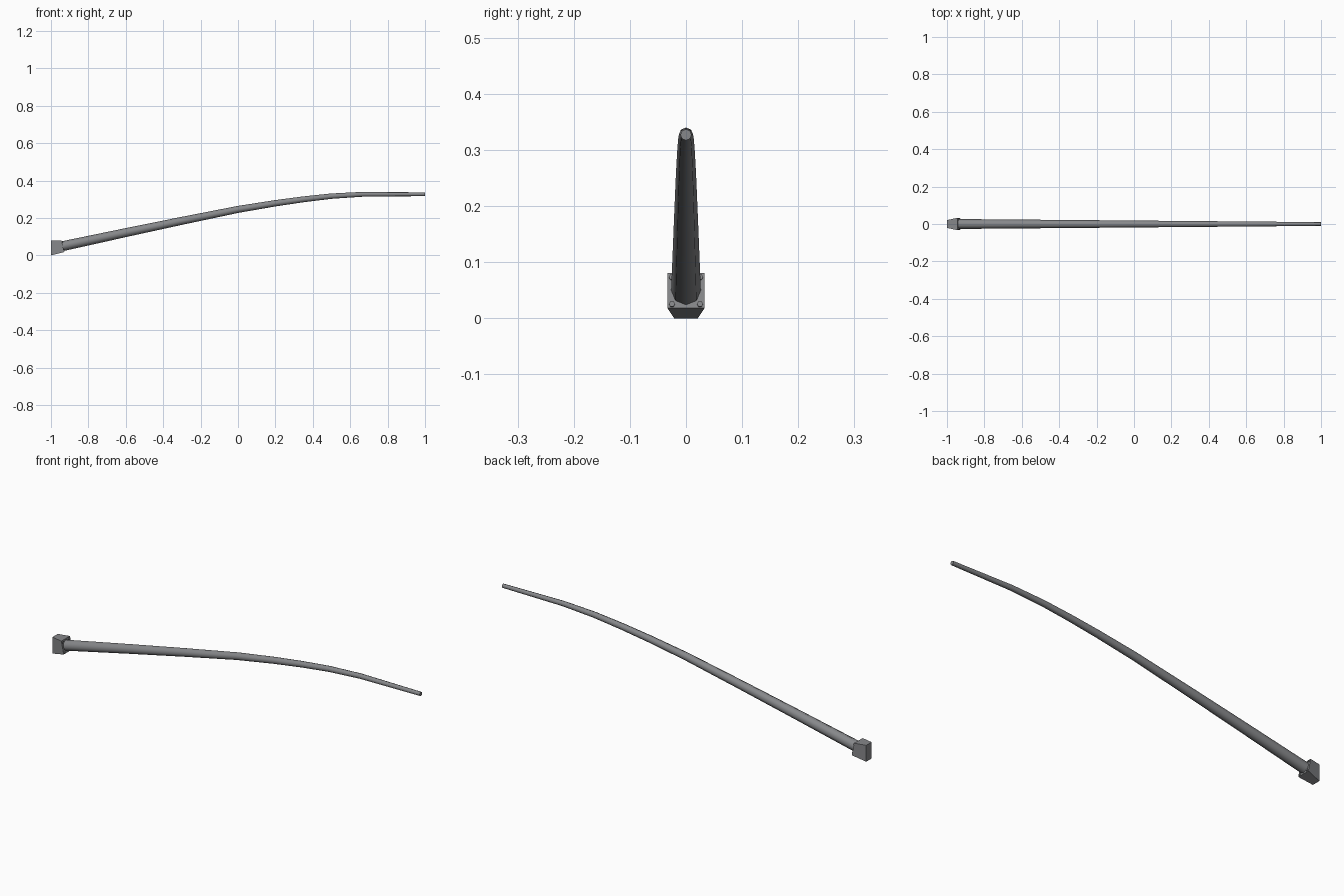
import bpy, bmesh, math
from mathutils import Vector, Matrix

if "Cube" in bpy.data.objects:
    bpy.data.objects.remove(bpy.data.objects["Cube"])

metal = bpy.data.materials.new("grey_metal")
metal.diffuse_color = (0.24, 0.245, 0.255, 1)
metal.use_nodes = True
metal.node_tree.nodes["Principled BSDF"].inputs["Base Color"].default_value = metal.diffuse_color


def finish(name, bm, smooth=False):
    bmesh.ops.recalc_face_normals(bm, faces=bm.faces)
    me = bpy.data.meshes.new(name)
    bm.to_mesh(me)
    bm.free()
    me.materials.append(metal)
    ob = bpy.data.objects.new(name, me)
    bpy.context.collection.objects.link(ob)
    if smooth:
        bpy.context.view_layer.objects.active = ob
        ob.select_set(True)
        bpy.ops.object.shade_smooth_by_angle(angle=math.radians(60))
        ob.select_set(False)
    return ob


# tapered curved arm: octagonal rings swept along a path in the xz plane
path = [(-0.945, 0.048), (-0.6, 0.122), (-0.3, 0.185), (0, 0.246), (0.2, 0.279),
        (0.35, 0.300), (0.5, 0.317), (0.67, 0.327), (1.0, 0.327)]
SIDES = 8
bm = bmesh.new()
rings = []
for i, (x, z) in enumerate(path):
    a, b = path[max(i - 1, 0)], path[min(i + 1, len(path) - 1)]
    t = Vector((b[0] - a[0], 0, b[1] - a[1])).normalized()
    if i == len(path) - 1:
        t = Vector((1, 0, 0))
    up = Vector((-t.z, 0, t.x))
    r = 0.0265 + (0.0100 - 0.0265) * (x + 0.945) / 1.945
    rings.append([bm.verts.new(Vector((x, 0, z)) + r * (
        up * math.cos(k * math.tau / SIDES) + Vector((0, 1, 0)) * math.sin(k * math.tau / SIDES)))
        for k in range(SIDES)])
for p, q in zip(rings, rings[1:]):
    for k in range(SIDES):
        n = (k + 1) % SIDES
        bm.faces.new((p[k], p[n], q[n], q[k]))
bm.faces.new(rings[0])
bm.faces.new(rings[-1])
finish("curved_arm", bm, True)

# wall bracket: narrow back, wide tilted front
bm = bmesh.new()
sections = [((-1.0, 0.0), (-1.0, 0.081), 0.021),
            ((-0.930, 0.018), (-0.943, 0.081), 0.033)]
loops = []
for lo, hi, w in sections:
    loops.append([bm.verts.new((x, y, z)) for x, y, z in
                  ((lo[0], -w, lo[1]), (lo[0], w, lo[1]), (hi[0], w, hi[1]), (hi[0], -w, hi[1]))])
for k in range(4):
    n = (k + 1) % 4
    bm.faces.new((loops[0][k], loops[0][n], loops[1][n], loops[1][k]))
bm.faces.new(loops[0])
bm.faces.new(loops[1])
finish("wall_bracket", bm)

# four bolt heads on the front face, following its tilt
bm = bmesh.new()
tilt = math.atan2(0.013, 0.063)
for y in (-0.025, 0.025):
    for z in (0.025, 0.073):
        x = -0.930 - (z - 0.018) * 0.013 / 0.063
        m = Matrix.Translation((x, y, z)) @ Matrix.Rotation(math.pi / 2 - tilt, 4, 'Y')
        bmesh.ops.create_cone(bm, cap_ends=True, segments=6, radius1=0.0055,
                              radius2=0.0055, depth=0.008, matrix=m)
finish("bracket_bolts", bm)
